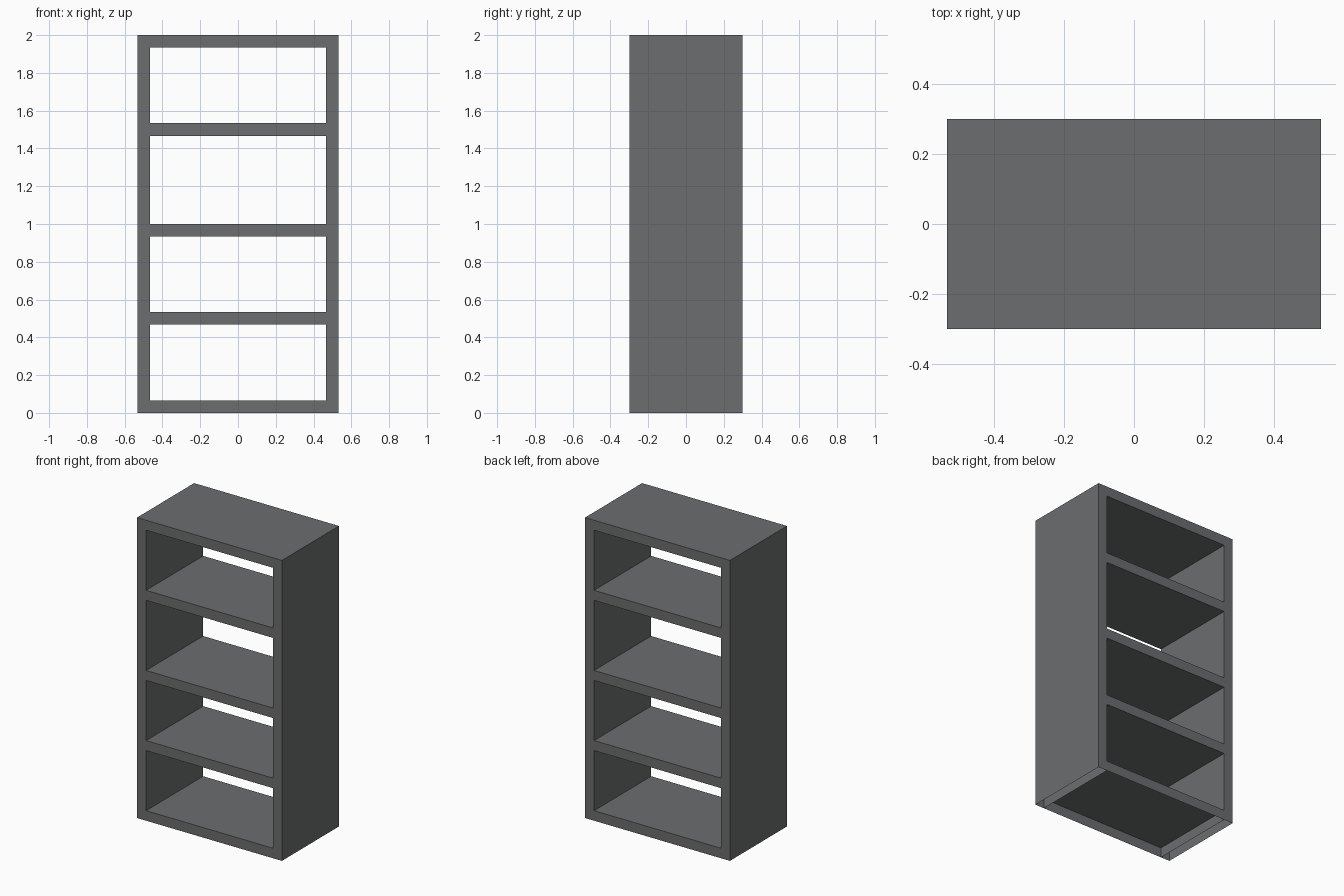
import bpy, bmesh

if "Cube" in bpy.data.objects:
    bpy.data.objects.remove(bpy.data.objects["Cube"])

W, D, H, T = 0.5333, 0.3, 2.0, 0.0667   # half width, half depth, height, board thickness

grey = bpy.data.materials.new("slate_grey")
grey.diffuse_color = (0.15, 0.153, 0.156, 1)
grey.use_nodes = True
grey.node_tree.nodes["Principled BSDF"].inputs["Base Color"].default_value = grey.diffuse_color


def board(name, x0, x1, z0, z1, open_sides=()):
    """Full-depth board; faces whose normal is listed in open_sides are left out."""
    bm = bmesh.new()
    bmesh.ops.create_cube(bm, size=1)
    bm.normal_update()
    drop = [f for f in bm.faces
            if tuple(round(c) for c in f.normal) in open_sides]
    bmesh.ops.delete(bm, geom=drop, context='FACES')
    for v in bm.verts:
        v.co = (x1 if v.co.x > 0 else x0,
                D if v.co.y > 0 else -D,
                z1 if v.co.z > 0 else z0)
    me = bpy.data.meshes.new(name)
    bm.to_mesh(me)
    bm.free()
    me.materials.append(grey)
    ob = bpy.data.objects.new(name, me)
    bpy.context.collection.objects.link(ob)


DOWN, LEFT, RIGHT = (0, 0, -1), (-1, 0, 0), (1, 0, 0)

# Side panels, hollow and open underneath
board("left_side", -W, -W + T, 0, H, (DOWN,))
board("right_side", W - T, W, 0, H, (DOWN,))

# Bottom board, open underneath
board("bottom_board", -W + T, W - T, 0, T, (DOWN, LEFT, RIGHT))

# Shelves and top board between the sides
for name, z in (("lower_shelf", 0.4667), ("middle_shelf", 0.9333),
                ("upper_shelf", 1.4667), ("top_board", H - T)):
    board(name, -W + T, W - T, z, z + T, (LEFT, RIGHT))
